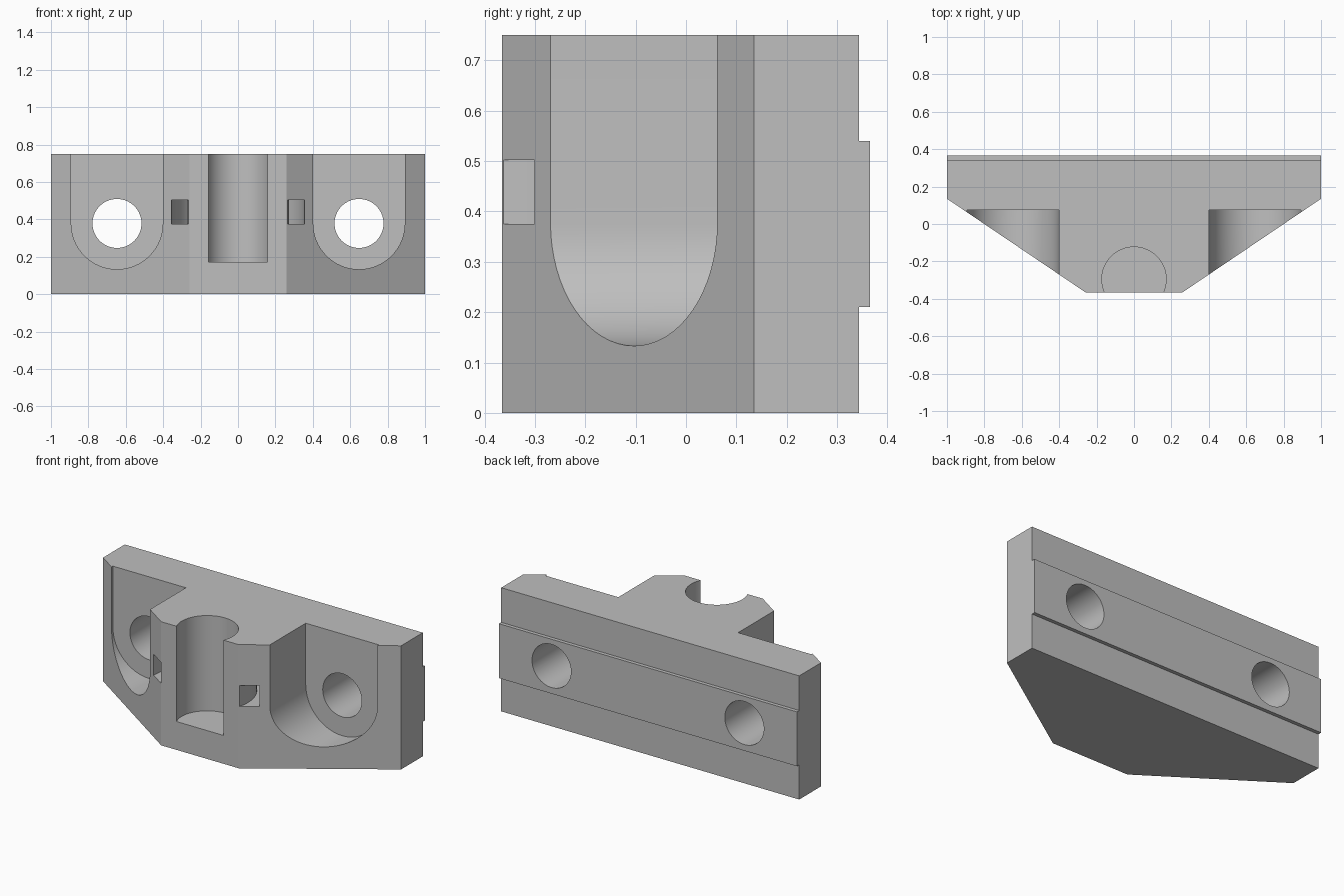
import bpy, bmesh, math
from mathutils import Vector

cube = bpy.data.objects.get("Cube")
if cube:
    bpy.data.objects.remove(cube, do_unlink=True)

HEIGHT = 0.75
HOLE_Z = 0.378
BORE_Y = -0.295

grey = bpy.data.materials.new("plain grey")
grey.use_nodes = True
grey.diffuse_color = (0.52, 0.52, 0.52, 1)
grey.node_tree.nodes["Principled BSDF"].inputs["Base Color"].default_value = (0.52, 0.52, 0.52, 1)


def prism(name, points, axis, start, end):
    """Extrude a 2D outline: (x, y) along z, (x, z) along y, (y, z) along x."""
    place = {"x": lambda a, b: (start, a, b),
             "y": lambda a, b: (a, start, b),
             "z": lambda a, b: (a, b, start)}[axis]
    step = Vector([(end - start) * (axis == k) for k in "xyz"])
    bm = bmesh.new()
    face = bm.faces.new([bm.verts.new(place(a, b)) for a, b in points])
    top = bmesh.ops.extrude_face_region(bm, geom=[face])["geom"]
    bmesh.ops.translate(bm, vec=step, verts=[v for v in top if isinstance(v, bmesh.types.BMVert)])
    bmesh.ops.recalc_face_normals(bm, faces=bm.faces)
    mesh = bpy.data.meshes.new(name)
    bm.to_mesh(mesh)
    bm.free()
    mesh.materials.append(grey)
    obj = bpy.data.objects.new(name, mesh)
    bpy.context.collection.objects.link(obj)
    return obj


def arc(cx, cy, r, a0, a1, n):
    """n + 1 points on an arc, angles in degrees."""
    angles = [math.radians(a0 + (a1 - a0) * i / n) for i in range(n + 1)]
    return [(cx + r * math.cos(a), cy + r * math.sin(a)) for a in angles]


def rect(a0, a1, b0, b1):
    return [(a0, b0), (a1, b0), (a1, b1), (a0, b1)]


# Tapered block
body = prism("mounting_block", [(-1, 0.365), (1, 0.365), (1, 0.135), (0.26, -0.365),
                                (-0.26, -0.365), (-1, 0.135)], "z", 0, HEIGHT)

# Strips removed above and below the raised back rib
cutters = [prism("lower_back_cutter", rect(0.343, 0.5, -0.1, 0.21), "x", -1.1, 1.1),
           prism("upper_back_cutter", rect(0.343, 0.5, 0.54, 0.9), "x", -1.1, 1.1)]

# Open-topped round-bottomed pockets with bolt holes
for side, x in (("right", -0.647), ("left", 0.647)):
    outline = arc(x, HOLE_Z, 0.245, 180, 360, 32) + [(x + 0.245, 0.9), (x - 0.245, 0.9)]
    cutters.append(prism(side + "_pocket_cutter", outline, "y", -0.6, 0.075))
    cutters.append(prism(side + "_hole_cutter", arc(x, HOLE_Z, 0.131, 0, 354.375, 63), "y", -0.6, 0.6))

# Central blind bore, open to the front
cutters.append(prism("bore_cutter", arc(0, BORE_Y, 0.172, 0, 354.375, 63), "z", 0.172, 0.9))

# Curved strap channel running behind the bore
channel = arc(0, BORE_Y, 0.355, -25, 205, 48) + arc(0, BORE_Y, 0.273, 205, -25, 48)
cutters.append(prism("channel_cutter", channel, "z", 0.375, 0.502))

for cutter in cutters:
    cutter.hide_render = True
    mod = body.modifiers.new(cutter.name, "BOOLEAN")
    mod.operation = "DIFFERENCE"
    mod.solver = "EXACT"
    mod.object = cutter

# Bake the cuts and drop the cutters
bpy.context.view_layer.update()
depsgraph = bpy.context.evaluated_depsgraph_get()
cut_mesh = bpy.data.meshes.new_from_object(body.evaluated_get(depsgraph))
body.modifiers.clear()
body.data = cut_mesh
for cutter in cutters:
    bpy.data.objects.remove(cutter, do_unlink=True)

# Smooth the round walls, keep the edges sharp
for obj in bpy.context.selected_objects:
    obj.select_set(False)
body.select_set(True)
bpy.context.view_layer.objects.active = body
bpy.ops.object.shade_smooth_by_angle(angle=math.radians(30))
